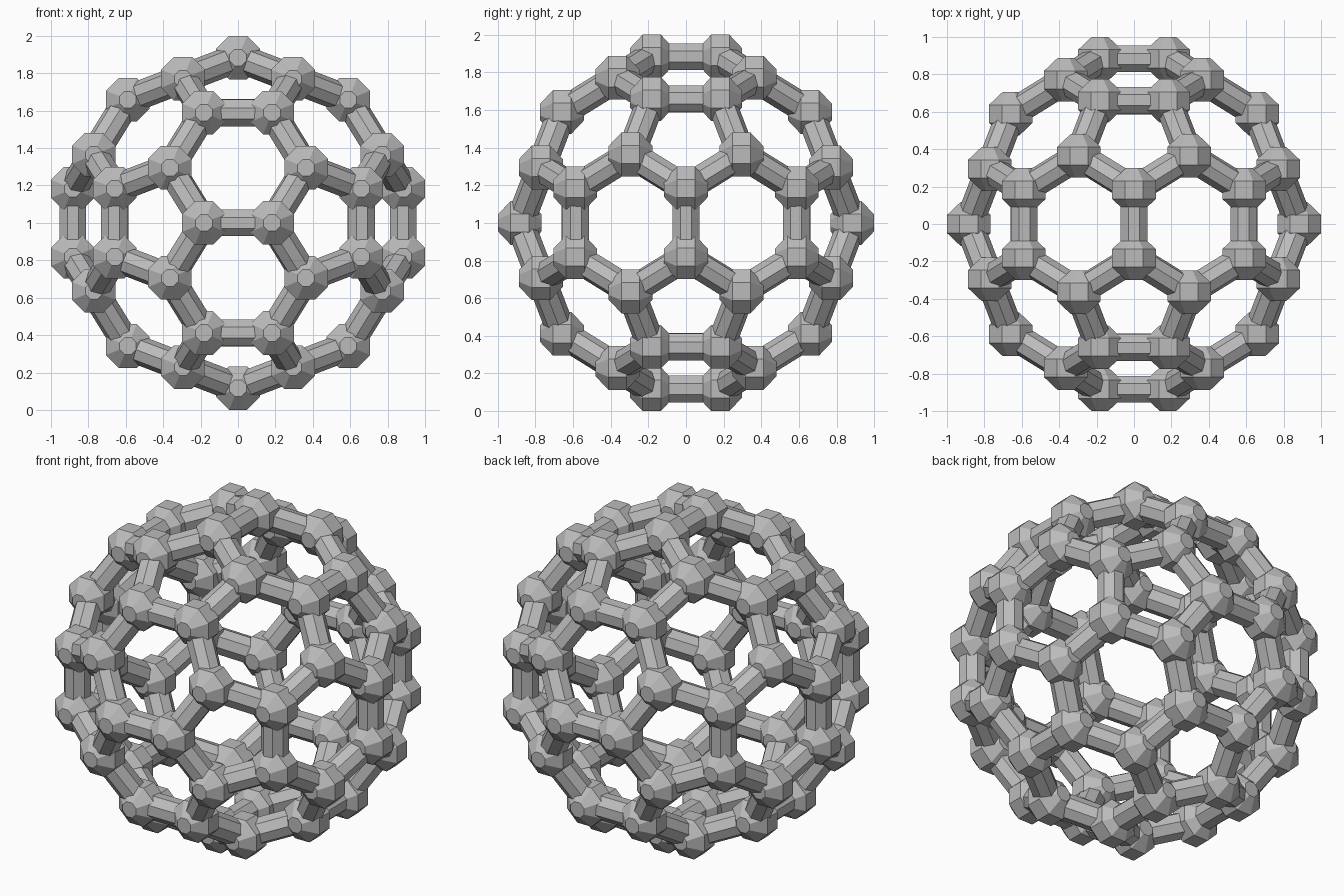
import bpy, bmesh, math
from itertools import product
from mathutils import Matrix, Vector

cube = bpy.data.objects.get("Cube")
if cube:
    bpy.data.objects.remove(cube, do_unlink=True)

PHI = (1 + math.sqrt(5)) / 2
SCALE = 0.182            # half the length of one strut
JOINT = 0.1165           # joint centre to flat face
STRUT = 0.077            # strut corner radius
CENTRE = Vector((0, 0, 1))

grey = bpy.data.materials.new("plain grey")
grey.use_nodes = True
colour = (0.5, 0.5, 0.5, 1)
grey.diffuse_color = colour
grey.node_tree.nodes["Principled BSDF"].inputs["Base Color"].default_value = colour


def finish(bm, name):
    bmesh.ops.recalc_face_normals(bm, faces=bm.faces)
    mesh = bpy.data.meshes.new(name)
    bm.to_mesh(mesh)
    bm.free()
    mesh.materials.append(grey)
    obj = bpy.data.objects.new(name, mesh)
    bpy.context.scene.collection.objects.link(obj)
    return obj


def add_lathe(bm, profile, matrix, sides=8):
    """Closed faceted solid from (radius, height) rings about local z."""
    rings = []
    for radius, height in profile:
        ring = []
        for i in range(sides):
            a = 2 * math.pi * (i + 0.5) / sides
            co = Vector((radius * math.cos(a), radius * math.sin(a), height))
            ring.append(bm.verts.new(matrix @ co))
        rings.append(ring)
    for low, high in zip(rings, rings[1:]):
        for i in range(sides):
            j = (i + 1) % sides
            bm.faces.new((low[i], low[j], high[j], high[i]))
    bm.faces.new(rings[0][::-1])
    bm.faces.new(rings[-1])


# Corner points of the ball: twelve pentagons and twenty hexagons
corners = set()
for base in ((0, 1, 3 * PHI), (1, 2 + PHI, 2 * PHI), (PHI, 2, 2 * PHI + 1)):
    for signs in product((-1, 1), repeat=3):
        p = [a * s for a, s in zip(base, signs)]
        for k in range(3):
            corners.add(tuple(round(c, 6) + 0.0 for c in p[k:] + p[:k]))
corners = [Vector(c) * SCALE for c in sorted(corners)]

# Faceted joints, all turned towards the front
bm = bmesh.new()
corner_r = JOINT / math.cos(math.pi / 8)
edge = JOINT * math.tan(math.pi / 8)
profile = [(edge, -JOINT), (corner_r, -edge), (corner_r, edge), (edge, JOINT)]
turn = Matrix.Rotation(math.pi / 2, 4, 'X')
for c in corners:
    add_lathe(bm, profile, Matrix.Translation(c + CENTRE) @ turn)
finish(bm, "joints")

# Eight-sided struts between neighbouring joints, one flat facing outwards
bm = bmesh.new()
for i, a in enumerate(corners):
    for b in corners[i + 1:]:
        if (b - a).length < SCALE * 2.1:
            axis = (b - a).normalized()
            out = ((a + b) / 2).normalized()
            side = axis.cross(out)
            basis = Matrix((out, side, axis)).transposed().to_4x4()
            place = Matrix.Translation((a + b) / 2 + CENTRE) @ basis
            add_lathe(bm, [(STRUT, -SCALE), (STRUT, SCALE)], place)
finish(bm, "struts")
